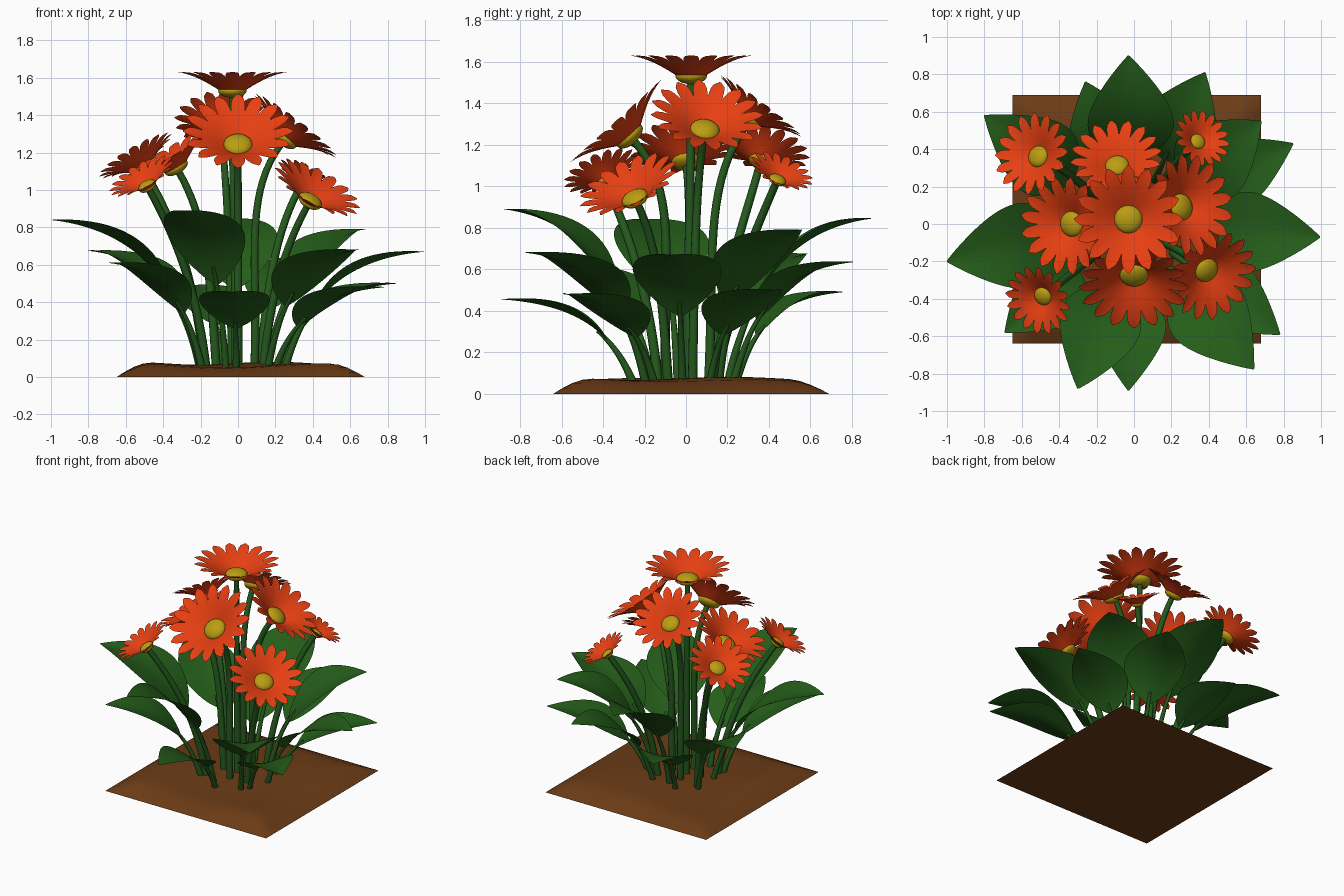
import bpy, bmesh, math
from mathutils import Vector, Matrix

if "Cube" in bpy.data.objects:
    bpy.data.objects.remove(bpy.data.objects["Cube"])


def material(name, rgb):
    m = bpy.data.materials.new(name)
    m.diffuse_color = (*rgb, 1)
    m.use_nodes = True
    m.node_tree.nodes["Principled BSDF"].inputs["Base Color"].default_value = m.diffuse_color
    return m


RED = material("petal_red", (0.80, 0.05, 0.006))
YELLOW = material("disc_yellow", (0.50, 0.34, 0.006))
STEM = material("stem_green", (0.018, 0.10, 0.012))
LEAF = material("leaf_green", (0.018, 0.11, 0.010))
SOIL = material("soil_brown", (0.15, 0.045, 0.008))


def finish(name, bm, mat):
    me = bpy.data.meshes.new(name)
    bm.to_mesh(me)
    bm.free()
    for p in me.polygons:
        p.use_smooth = True
    me.materials.append(mat)
    ob = bpy.data.objects.new(name, me)
    bpy.context.collection.objects.link(ob)
    return ob


def bezier(p, t):
    s = 1 - t
    return p[0]*s**3 + p[1]*3*s*s*t + p[2]*3*s*t*t + p[3]*t**3


def tube(name, pts, r0, r1, mat):
    cu = bpy.data.curves.new(name, 'CURVE')
    cu.dimensions = '3D'
    cu.bevel_depth = 1
    cu.bevel_resolution = 2
    cu.use_fill_caps = True
    sp = cu.splines.new('POLY')
    sp.points.add(len(pts) - 1)
    for i, (q, v) in enumerate(zip(sp.points, pts)):
        q.co = (*v, 1)
        q.radius = r0 + (r1 - r0) * i / (len(pts) - 1)
    sp.use_smooth = True
    cu.materials.append(mat)
    ob = bpy.data.objects.new(name, cu)
    bpy.context.collection.objects.link(ob)
    bpy.ops.object.select_all(action='DESELECT')
    ob.select_set(True)
    bpy.context.view_layer.objects.active = ob
    bpy.ops.object.convert(target='MESH')


def sheet(bm, rows):
    """Skin a list of equally long rows of points."""
    vs = [[bm.verts.new(p) for p in row] for row in rows]
    for a, b in zip(vs, vs[1:]):
        for j in range(len(a) - 1):
            bm.faces.new((a[j], b[j], b[j+1], a[j+1]))


def flower(i, centre, normal, radius):
    c, n = Vector(centre), Vector(normal).normalized()
    k = radius / 0.29
    base = c - n * 0.03 * k
    frame = Matrix.Translation(base) @ n.to_track_quat('Z', 'Y').to_matrix().to_4x4() @ Matrix.Scale(k, 4)
    # petals: a cupped ring of narrow round-tipped blades
    bm = bmesh.new()
    count = 16
    for p in range(count):
        turn = frame @ Matrix.Rotation(2*math.pi*p/count, 4, 'Z')
        rows = []
        for s in range(10):
            u = s / 9
            w = 0.014 + 0.024 * math.sin(math.pi/2 * min(1, u/0.7))
            if u > 0.7:
                w *= math.sqrt(max(0.015, 1 - ((u-0.7)/0.3)**2))
            x = 0.02 + 0.275 * u
            z = 0.135 * math.sin(u * 1.35)
            rows.append([turn @ Vector((x, w*a, z + 0.15*w*abs(a))) for a in (-1, 0, 1)])
        sheet(bm, rows)
    finish(f"flower_{i}_petals", bm, RED)
    # disc
    bm = bmesh.new()
    bmesh.ops.create_uvsphere(bm, u_segments=20, v_segments=10, radius=1,
                              matrix=frame @ Matrix.Translation((0, 0, 0.032)) @ Matrix.Diagonal((0.078, 0.078, 0.04, 1)))
    finish(f"flower_{i}_disc", bm, YELLOW)
    # stem
    foot = Vector((c.x*0.35, c.y*0.35, 0.04))
    h = base.z
    path = (foot, foot + Vector((c.x*0.1, c.y*0.1, h*0.45)), base - n*h*0.28, base)
    tube(f"flower_{i}_stem", [bezier(path, t/18) for t in range(19)], 0.024, 0.019, STEM)


def leaf(i, tip, half):
    tip = Vector(tip)
    out = Vector((tip.x, tip.y, 0))
    R = out.length
    out.normalize()
    side = Vector((-out.y, out.x, 0))
    up = Vector((0, 0, 1))
    foot = 0.2 if tip.z > 0.75 else 0.25
    z = tip.z
    path = (out*foot + up*0.04, out*(foot + 0.1*R) + up*0.58*z,
            out*0.54*R + up*0.94*z, tip)
    # stalk
    tube(f"leaf_{i}_stalk", [bezier(path, t/20 * 0.46) for t in range(21)], 0.021, 0.009, STEM)
    # blade, lightly folded on the midrib
    bm = bmesh.new()
    rows = []
    for s in range(19):
        u = s / 18
        m = bezier(path, 0.36 + 0.64*u)
        w = max(0.004, half * math.sin(math.pi * u**0.85)**0.85) if 0 < u < 1 else 0.004
        rows.append([m + side*w*a + up*w*0.2*abs(a)**1.2 for a in (-1, -0.66, -0.33, 0, 0.33, 0.66, 1)])
    sheet(bm, rows)
    finish(f"leaf_{i}_blade", bm, LEAF)


# flowers: disc centre, facing direction, radius
flowers = [
    ((-0.03, 0.025, 1.53), (0, 0, 1), 0.285),
    ((0.0, -0.27, 1.24), (0, -0.67, 0.74), 0.29),
    ((0.25, 0.09, 1.27), (0.6, 0.12, 0.78), 0.27),
    ((-0.33, 0.0, 1.12), (-0.5, -0.1, 0.86), 0.26),
    ((-0.51, 0.36, 1.12), (-0.5, 0.22, 0.84), 0.22),
    ((-0.09, 0.31, 1.32), (-0.08, 0.6, 0.8), 0.24),
    ((0.34, 0.44, 1.03), (0.45, 0.35, 0.82), 0.16),
    ((0.385, -0.245, 0.94), (0.45, -0.38, 0.81), 0.25),
    ((-0.485, -0.385, 1.02), (-0.45, -0.35, 0.82), 0.19),
]
for i, f in enumerate(flowers, 1):
    flower(i, *f)

# leaves: tip position, half width
leaves = [
    ((-0.03, 0.90, 0.845), 0.23), ((0.38, 0.81, 0.635), 0.21),
    ((-0.26, 0.76, 0.49), 0.19), ((0.85, 0.43, 0.50), 0.19),
    ((0.68, 0.55, 0.79), 0.22), ((0.995, -0.07, 0.67), 0.215),
    ((0.78, -0.59, 0.48), 0.19), ((0.64, -0.775, 0.68), 0.22),
    ((-0.03, -0.89, 0.455), 0.19), ((-0.30, -0.88, 0.89), 0.22),
    ((-0.69, -0.58, 0.61), 0.20), ((-1.0, -0.20, 0.84), 0.23),
    ((-0.80, 0.58, 0.675), 0.21),
]
for i, l in enumerate(leaves, 1):
    leaf(i, *l)

# soil: square bumpy mound with flat underside
bm = bmesh.new()
N = 28
bmesh.ops.create_grid(bm, x_segments=N, y_segments=N, size=0.665)
rim = [e for e in bm.edges if e.is_boundary]
for v in bm.verts:
    x, y = v.co.x, v.co.y
    d = 0.665 - max(abs(x), abs(y))
    k = math.sin(math.pi/2 * min(1, d/0.2))
    v.co.z = k * (0.066 + 0.008*math.sin(7*x + 2*y) + 0.008*math.sin(6*y - 3*x + 1))
    v.co.x += 0.015
    v.co.y += 0.025
bmesh.ops.contextual_create(bm, geom=rim)
bmesh.ops.recalc_face_normals(bm, faces=bm.faces[:])
soil = finish("soil", bm, SOIL)
soil.data.polygons[len(soil.data.polygons) - 1].use_smooth = False
